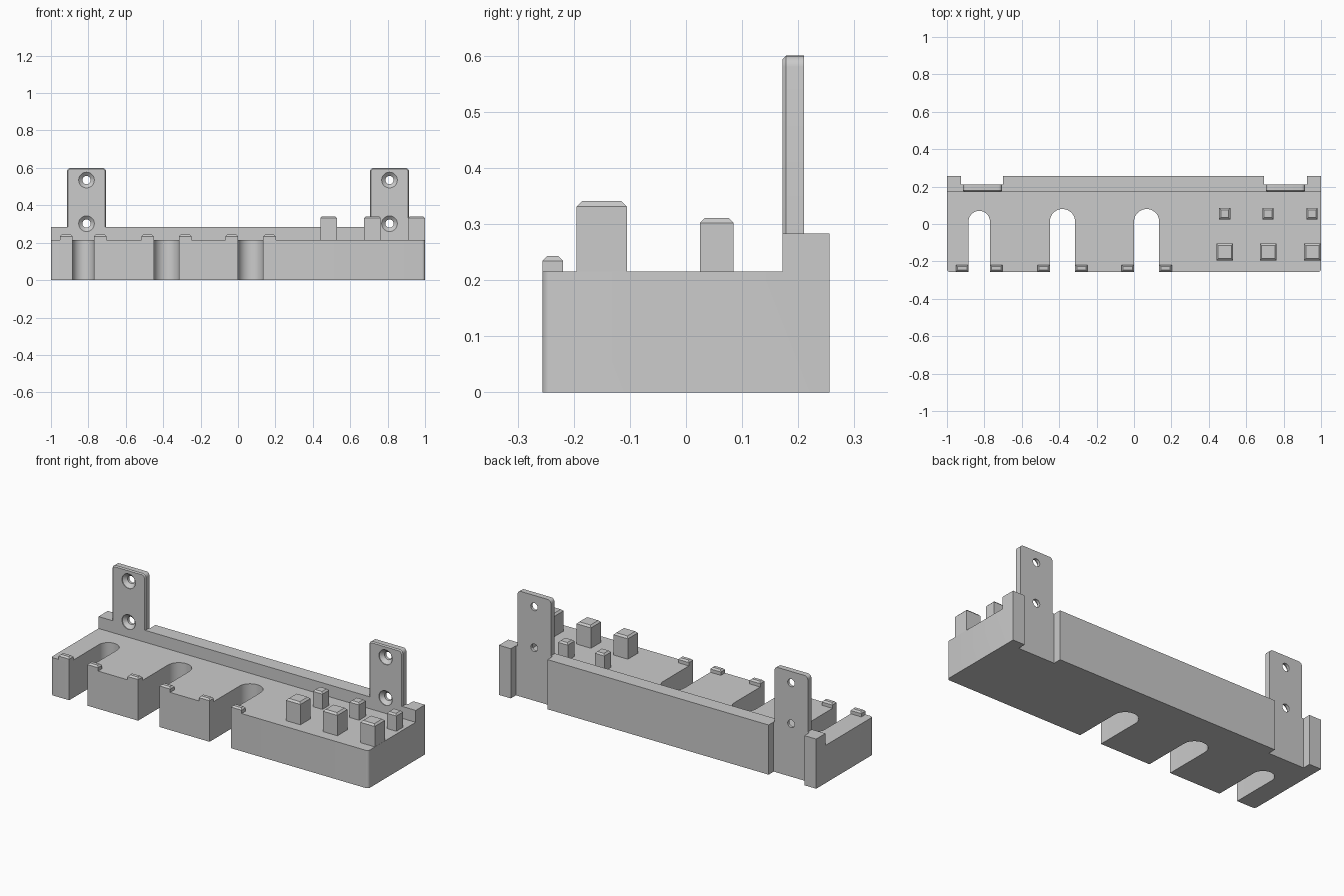
import bpy, bmesh, math
from mathutils import Vector, Matrix

if "Cube" in bpy.data.objects:
    bpy.data.objects.remove(bpy.data.objects["Cube"])

grey = bpy.data.materials.new("plain grey")
grey.use_nodes = True
colour = (0.6, 0.6, 0.6, 1)
grey.diffuse_color = colour
grey.node_tree.nodes["Principled BSDF"].inputs["Base Color"].default_value = colour

DECK, RIM, WALL_Y, FRONT, BACK = 0.215, 0.283, 0.172, -0.256, 0.256


def finish(bm, name):
    bmesh.ops.recalc_face_normals(bm, faces=bm.faces)
    mesh = bpy.data.meshes.new(name)
    bm.to_mesh(mesh)
    bm.free()
    mesh.materials.append(grey)
    obj = bpy.data.objects.new(name, mesh)
    bpy.context.collection.objects.link(obj)
    return obj


def extrude(points, direction):
    bm = bmesh.new()
    face = bm.faces.new([bm.verts.new(p) for p in points])
    new = bmesh.ops.extrude_face_region(bm, geom=[face])["geom"]
    moved = [v for v in new if isinstance(v, bmesh.types.BMVert)]
    bmesh.ops.translate(bm, vec=direction, verts=moved)
    return bm


def bevel(bm, test, size, segments=1):
    edges = [e for e in bm.edges if test(*[v.co for v in e.verts])]
    bmesh.ops.bevel(bm, geom=edges, offset=size, segments=segments,
                    profile=0.5, affect='EDGES')


def box(x0, x1, y0, y1, z0, z1):
    return extrude([(x0, y0, z0), (x1, y0, z0), (x1, y1, z0), (x0, y1, z0)],
                   (0, 0, z1 - z0))


def cut(obj, cutter):
    cutter.hide_render = True
    mod = obj.modifiers.new("cut", 'BOOLEAN')
    mod.operation, mod.solver, mod.object = 'DIFFERENCE', 'EXACT', cutter
    bpy.context.view_layer.objects.active = obj
    bpy.ops.object.modifier_apply(modifier=mod.name)


def smooth(obj):
    bpy.ops.object.select_all(action='DESELECT')
    obj.select_set(True)
    bpy.context.view_layer.objects.active = obj
    bpy.ops.object.shade_smooth_by_angle(angle=math.radians(30))


def peg(name, x0, x1, y0, y1, top, chamfer):
    bm = box(x0, x1, y0, y1, DECK, top)
    bevel(bm, lambda a, b: min(a.z, b.z) > top - 0.001, chamfer)
    finish(bm, name)


# Tray body: stepped side profile run along x, with rounded front corners
profile = [(FRONT, 0), (BACK, 0), (BACK, RIM), (WALL_Y, RIM),
           (WALL_Y, DECK), (FRONT, DECK)]
bm = extrude([(-1, y, z) for y, z in profile], (2, 0, 0))
bevel(bm, lambda a, b: max(a.y, b.y) < FRONT + 0.001 and abs(a.z - b.z) > 0.1,
      0.016, 5)
body = finish(bm, "tray_body")
cutters = []

# Round-ended slots, each with a retaining nub on both sides
for x0, x1, end in [(-0.885, -0.77, 0.07), (-0.45, -0.315, 0.08), (0, 0.135, 0.08)]:
    mid, r = (x0 + x1) / 2, (x1 - x0) / 2
    arc = [(mid + r * math.cos(math.pi * i / 20),
            end - r + r * math.sin(math.pi * i / 20), -0.1) for i in range(21)]
    cutters.append(finish(extrude([(x0, -0.4, -0.1), (x1, -0.4, -0.1)] + arc,
                                  (0, 0, 0.6)), "slot_cutter"))
    for a, b in [(x0 - 0.067, x0), (x1, x1 + 0.067)]:
        peg("slot_nub", a, b, FRONT, -0.219, 0.243, 0.009)

# Recesses in the back behind the mounting tabs
for x0, x1 in [(-0.925, -0.7), (0.695, 0.925)]:
    cutters.append(finish(box(x0, x1, 0.21, 0.4, -0.1, 0.5), "recess_cutter"))
for c in cutters:
    cut(body, c)

# Mounting tabs with countersunk screw holes
for side, x in [("right", -0.81), ("left", 0.81)]:
    w = 0.105
    bm = extrude([(x - w, WALL_Y, RIM), (x + w, WALL_Y, RIM),
                  (x + w, WALL_Y, 0.6), (x - w, WALL_Y, 0.6)], (0, 0.038, 0))
    bevel(bm, lambda a, b: min(a.z, b.z) > 0.59 and abs(a.y - b.y) > 0.01, 0.02, 5)
    bevel(bm, lambda a, b: max(a.y, b.y) < WALL_Y + 0.001
          and max(a.z, b.z) > RIM + 0.01, 0.006)
    tab = finish(bm, side + "_mounting_tab")
    for z in (0.302, 0.535):
        bm = bmesh.new()
        outline = [(0, -0.02), (0.042, -0.02), (0.042, 0.004), (0.022, 0.022),
                   (0.022, 0.08), (0, 0.08)]
        verts = [bm.verts.new((x + r, WALL_Y + d, z)) for r, d in outline]
        edges = [bm.edges.new(p) for p in zip(verts, verts[1:])]
        bmesh.ops.spin(bm, geom=verts + edges, cent=(x, 0, z), axis=(0, 1, 0),
                       angle=math.tau, steps=28)
        bmesh.ops.remove_doubles(bm, verts=bm.verts, dist=0.0001)
        hole = finish(bm, "screw_hole_cutter")
        cutters.append(hole)
        cut(tab, hole)
        if z < 0.4:
            cut(body, hole)
    smooth(tab)
smooth(body)

# Two rows of upright pegs
for big, small in [(0.485, 0.485), (0.718, 0.716), (0.954, 0.951)]:
    peg("large_peg", big - 0.045, big + 0.045, -0.195, -0.105, 0.341, 0.01)
    peg("small_peg", small - 0.03, small + 0.03, 0.025, 0.085, 0.311, 0.009)

for c in cutters:
    bpy.data.objects.remove(c)
